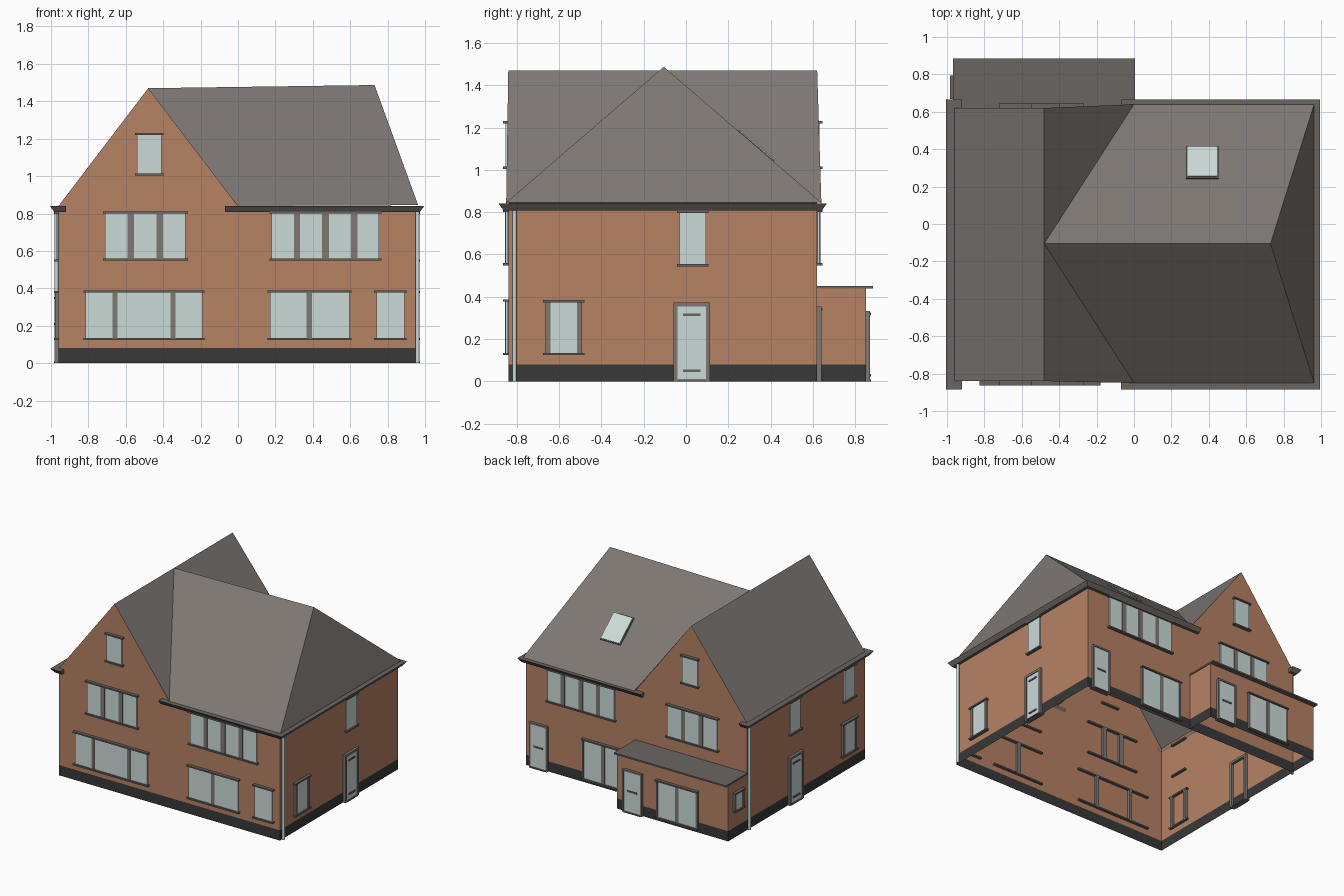
import bpy
import bmesh
from mathutils import Vector

if "Cube" in bpy.data.objects:
    bpy.data.objects.remove(bpy.data.objects["Cube"], do_unlink=True)


def material(name, srgb):
    lin = [((c / 255 + 0.055) / 1.055) ** 2.4 for c in srgb] + [1]
    m = bpy.data.materials.new(name)
    m.use_nodes = True
    m.diffuse_color = lin
    bsdf = m.node_tree.nodes["Principled BSDF"]
    bsdf.inputs["Base Color"].default_value = lin
    bsdf.inputs["Roughness"].default_value = 0.8
    return m


BRICK = material("brick", (182, 130, 100))
PLINTH = material("dark plinth", (56, 56, 56))
ROOF = material("roof grey", (126, 120, 116))
TRIM = material("trim grey", (106, 101, 98))
GLASS = material("pale glass", (204, 219, 217))


def finish(bm, name, mats):
    me = bpy.data.meshes.new(name)
    bm.to_mesh(me)
    bm.free()
    for m in mats:
        me.materials.append(m)
    ob = bpy.data.objects.new(name, me)
    bpy.context.collection.objects.link(ob)
    return ob


def add_face(bm, pts, mat=0):
    f = bm.faces.new([bm.verts.new(p) for p in pts])
    f.material_index = mat


def add_box(bm, a, b, mat=0):
    """Box between two opposite corners."""
    a, b = Vector(a), Vector(b)
    verts = bmesh.ops.create_cube(bm, size=1)["verts"]
    for v in verts:
        v.co = Vector((c + 0.5) * (q - p) + p for c, p, q in zip(v.co, a, b))
    faces = {f for v in verts for f in v.link_faces}
    for f in faces:
        f.material_index = mat
    bmesh.ops.recalc_face_normals(bm, faces=list(faces))


# Main dimensions
LEFT, RIGHT, FRONT, BACK = -0.96, 0.95, -0.84, 0.62
EXT, EAVE, BASE = 0.85, 0.84, 0.08
GX, GZ = -0.48, 1.47


# Open wall shells with a dark plinth band
def wall_band(bm, path, top):
    for (ax, ay), (bx, by) in zip(path, path[1:]):
        for z0, z1, mat in ((0, BASE, 1), (BASE, top, 0)):
            add_face(bm, [(ax, ay, z0), (bx, by, z0), (bx, by, z1), (ax, ay, z1)], mat)


bm = bmesh.new()
corners = [(LEFT, FRONT), (RIGHT, FRONT), (RIGHT, BACK), (LEFT, BACK)]
wall_band(bm, corners + corners[:1], EAVE)
add_face(bm, [(LEFT, FRONT, EAVE), (0, FRONT, EAVE), (GX, FRONT, GZ)])
add_face(bm, [(0, BACK, EAVE), (LEFT, BACK, EAVE), (GX, BACK, GZ)])
finish(bm, "house_walls", [BRICK, PLINTH])

bm = bmesh.new()
wall_band(bm, [(0, BACK), (0, EXT), (LEFT, EXT), (LEFT, BACK)], 0.44)
finish(bm, "extension_walls", [BRICK, PLINTH])

bm = bmesh.new()
add_box(bm, (-0.967, BACK, 0.438), (0.005, 0.885, 0.45))
finish(bm, "extension_roof", [TRIM])

# Hipped main roof meeting the gabled wing along two valleys
ridge_l, ridge_r = (GX, -0.105, GZ), (0.73, -0.105, 1.487)
f_l, f_r = (0, -0.85, EAVE), (0.963, -0.85, 0.845)
b_l, b_r = (0, 0.64, EAVE), (0.963, 0.64, 0.845)
gable_f, gable_b = (GX, FRONT, GZ), (GX, BACK, GZ)
bm = bmesh.new()
add_face(bm, [f_l, f_r, ridge_r, ridge_l])
add_face(bm, [f_r, b_r, ridge_r])
add_face(bm, [b_r, b_l, ridge_l, ridge_r])
finish(bm, "main_roof", [ROOF])
bm = bmesh.new()
add_face(bm, [gable_f, f_l, ridge_l])
add_face(bm, [ridge_l, b_l, gable_b])
add_face(bm, [(LEFT, BACK, EAVE), (LEFT, FRONT, EAVE), gable_f, gable_b])
finish(bm, "wing_roof", [ROOF])


# Gutters: flared profile swept along square-cornered paths
def gutter(name, path):
    profile = [(0, 0.807), (0.022, 0.807), (0.045, 0.84), (0, 0.84)]
    pts = [Vector(p) for p in path]
    normals = []
    for a, b in zip(pts, pts[1:]):
        d = (b - a).normalized()
        normals.append(Vector((d.y, -d.x)))
    bm = bmesh.new()
    rings = []
    for i, p in enumerate(pts):
        n = sum((normals[j] for j in (i - 1, i) if 0 <= j < len(normals)), Vector((0, 0)))
        rings.append([bm.verts.new((*(p + n * o), z)) for o, z in profile])
    for r, s in zip(rings, rings[1:]):
        for k in range(4):
            bm.faces.new([r[k], s[k], s[k - 3], r[k - 3]])
    bm.faces.new(rings[0])
    bm.faces.new(rings[-1])
    bmesh.ops.recalc_face_normals(bm, faces=bm.faces[:])
    finish(bm, name, [TRIM])


gutter("main_gutter", [(-0.07, FRONT), (RIGHT, FRONT), (RIGHT, BACK), (-0.07, BACK)])
gutter("wing_gutter", [(-0.92, BACK), (LEFT, BACK), (LEFT, FRONT), (-0.92, FRONT)])

# Each wall maps (along, outward, up) to model space
WALLS = {
    "front": lambda u, d, z: (u, FRONT - d, z),
    "back": lambda u, d, z: (u, BACK + d, z),
    "extension": lambda u, d, z: (u, EXT + d, z),
    "left": lambda u, d, z: (RIGHT + d, u, z),
    "right": lambda u, d, z: (LEFT - d, u, z),
}


def wall_object(wall, name, boxes):
    """Boxes are (u0, u1, d0, d1, z0, z1, material slot)."""
    to = WALLS[wall]
    bm = bmesh.new()
    for u0, u1, d0, d1, z0, z1, mat in boxes:
        add_box(bm, to(u0, d0, z0), to(u1, d1, z1), mat)
    finish(bm, wall + "_" + name, [GLASS, ROOF, TRIM])


def window(wall, name, panes, z0, z1, jamb=0.0, over=0.012):
    boxes = [(a, b, 0.002, 0.012, z0, z1, 0) for a, b in panes]
    boxes += [(p[1], q[0], -0.02, 0.016, z0, z1, 1) for p, q in zip(panes, panes[1:])]
    a, b = panes[0][0], panes[-1][1]
    if jamb:
        boxes += [(a - jamb, a, -0.02, 0.016, z0, z1, 1), (b, b + jamb, -0.02, 0.016, z0, z1, 1)]
    a, b = a - jamb - over, b + jamb + over
    boxes += [(a, b, -0.02, 0.024, z - 0.006, z + 0.005, 2) for z in (z0, z1)]
    wall_object(wall, name, boxes)


def door(wall, name, u0, u1, top, bars, frame=0.018):
    boxes = [(u0, u1, 0.002, 0.014, 0.008, top, 0),
             (u0 - frame, u0, -0.02, 0.02, 0, top, 1),
             (u1, u1 + frame, -0.02, 0.02, 0, top, 1),
             (u0 - frame, u1 + frame, -0.02, 0.02, top, top + frame, 1),
             (u0, u1, -0.02, 0.024, 0, 0.008, 2)]
    inset = (u1 - u0) * 0.2
    boxes += [(u0 + inset, u1 - inset, 0.012, 0.02, z - 0.006, z + 0.006, 2) for z in bars]
    wall_object(wall, name, boxes)


# Windows shared by the front and back walls
three = [(-0.71, -0.59), (-0.555, -0.435), (-0.40, -0.28)]
four = [(0.18, 0.30), (0.332, 0.45), (0.487, 0.605), (0.64, 0.755)]
for wall in ("front", "back"):
    window(wall, "gable_window", [(-0.54, -0.41)], 1.01, 1.225)
    window(wall, "triple_window", three, 0.555, 0.806)
    window(wall, "four_pane_window", four, 0.555, 0.806)

# Ground floor of the front
window("front", "bay_window", [(-0.815, -0.67), (-0.645, -0.36), (-0.335, -0.19)], 0.13, 0.383)
window("front", "double_window", [(0.17, 0.365), (0.395, 0.595)], 0.13, 0.383)
window("front", "small_window", [(0.74, 0.89)], 0.13, 0.383)

# Side walls
for wall in ("left", "right"):
    window(wall, "upper_window", [(-0.03, 0.095)], 0.55, 0.803)
    door(wall, "side_door", -0.04, 0.095, 0.355, (0.05, 0.315))
window("left", "lower_window", [(-0.64, -0.515)], 0.13, 0.38, jamb=0.023)
window("right", "lower_window", [(-0.70, -0.575)], 0.13, 0.38, jamb=0.023)
window("right", "upper_front_window", [(-0.70, -0.575)], 0.55, 0.803)
window("right", "extension_window", [(0.69, 0.77)], 0.21, 0.35, jamb=0.018, over=0.005)

# Garden doors on the back and the extension
for wall, a, b, c, d, top in (("back", 0.77, 0.90, 0.11, 0.44, 0.34),
                              ("extension", -0.21, -0.07, -0.69, -0.36, 0.32)):
    door(wall, "garden_door", a, b, top, (0.17,), frame=0.013)
    mid = (c + d) / 2
    window(wall, "glazed_doors", [(c, mid - 0.015), (mid + 0.015, d)], 0.03, top, jamb=0.015, over=0.004)

# Downpipes
for name, x, y in (("left_downpipe", RIGHT + 0.01, -0.81), ("right_downpipe", LEFT - 0.01, 0.6)):
    bm = bmesh.new()
    bmesh.ops.create_cone(bm, cap_ends=True, segments=12, radius1=0.01, radius2=0.01, depth=0.81)
    bmesh.ops.translate(bm, verts=bm.verts, vec=(x, y, 0.405))
    finish(bm, name, [GLASS])

# Skylight lying on the back slope
run, drop = b_r[1] - ridge_r[1], ridge_r[2] - b_r[2]
slope = Vector((0, run, -drop)).normalized()
up = Vector((0, drop, run)).normalized()
centre = Vector((0.365, 0.33, ridge_r[2] - (0.33 - ridge_r[1]) * drop / run))
bm = bmesh.new()
add_box(bm, (-0.088, -0.113, -0.004), (0.088, 0.113, 0.004), 1)
add_box(bm, (-0.08, -0.105, 0), (0.08, 0.105, 0.008), 0)
for v in bm.verts:
    v.co = centre + Vector((1, 0, 0)) * v.co.x - slope * v.co.y + up * v.co.z
finish(bm, "skylight", [GLASS, TRIM])
